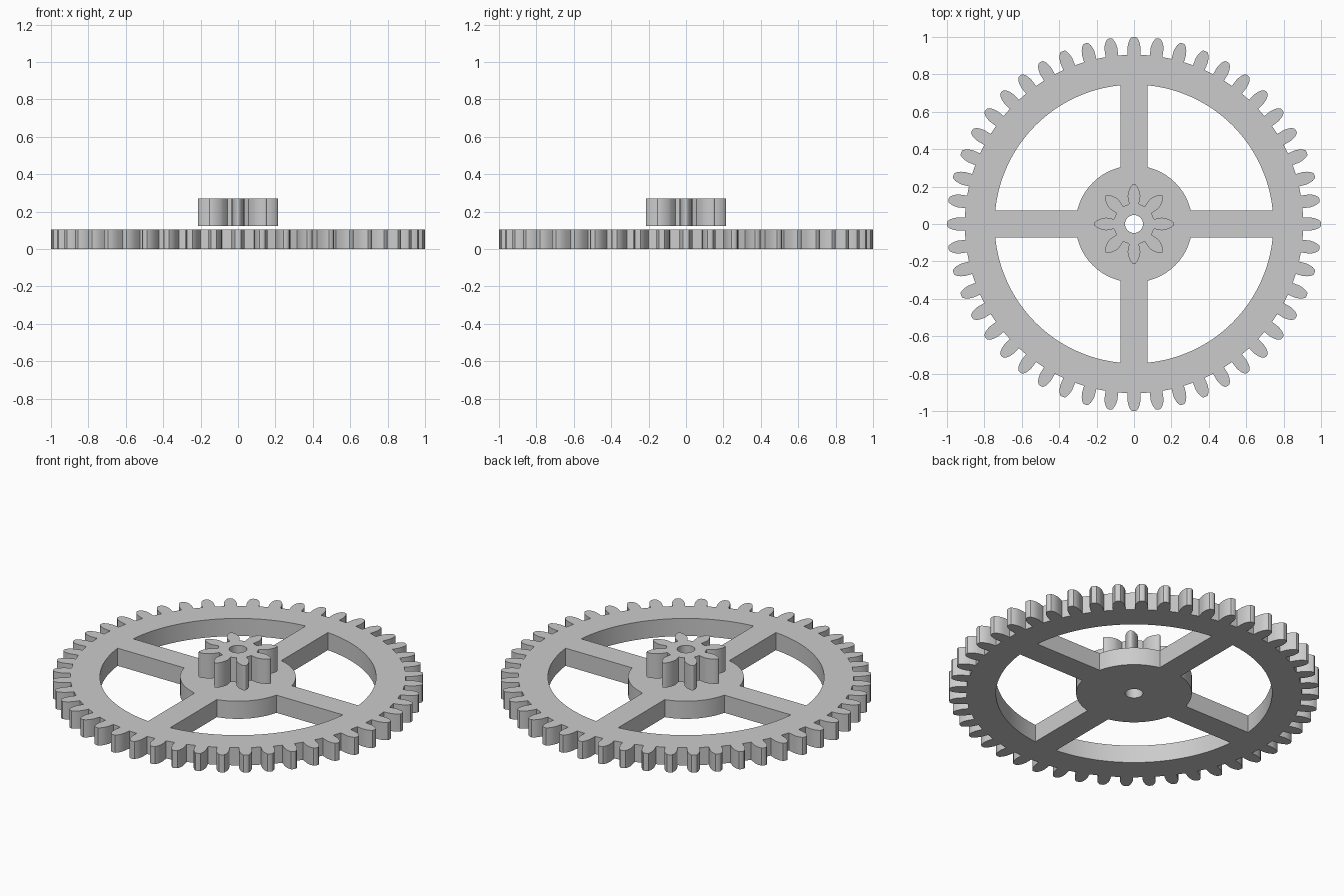
import bpy
import bmesh
from math import pi, sin, cos, asin

cube = bpy.data.objects.get("Cube")
if cube:
    bpy.data.objects.remove(cube, do_unlink=True)

grey = bpy.data.materials.new("plain grey")
grey.use_nodes = True
grey.diffuse_color = (0.6, 0.6, 0.6, 1)
grey.node_tree.nodes["Principled BSDF"].inputs["Base Color"].default_value = grey.diffuse_color


def polar(r, a):
    return (r * cos(a), r * sin(a))


def arc(r, start, end, steps):
    return [polar(r, start + (end - start) * i / steps) for i in range(steps + 1)]


def gear_outline(teeth, flank):
    """Closed outline; flank lists (radius, half width) from root to tip."""
    points = []
    for i in range(teeth):
        a = 2 * pi * i / teeth
        points += [polar(r, a - asin(w / r)) for r, w in flank]
        points += [polar(r, a + asin(w / r)) for r, w in reversed(flank)]
    return points


def window(inner, outer, half_spoke, quarter):
    """Opening between two neighbouring spokes."""
    turn = quarter * pi / 2
    a, b = asin(half_spoke / inner), asin(half_spoke / outer)
    return (arc(outer, turn + b, turn + pi / 2 - b, 32)
            + arc(inner, turn + pi / 2 - a, turn + a, 20))


def plate(name, loops, bottom, top):
    """Extrude an outline with holes into a solid plate."""
    curve = bpy.data.curves.new(name + " profile", "CURVE")
    curve.dimensions = "2D"
    curve.fill_mode = "BOTH"
    curve.extrude = (top - bottom) / 2
    for loop in loops:
        spline = curve.splines.new("POLY")
        spline.points.add(len(loop) - 1)
        for point, (x, y) in zip(spline.points, loop):
            point.co = (x, y, 0, 1)
        spline.use_cyclic_u = True
    helper = bpy.data.objects.new(name + " profile", curve)
    mesh = bpy.data.meshes.new_from_object(helper)
    bpy.data.objects.remove(helper)
    bpy.data.curves.remove(curve)

    bm = bmesh.new()
    bm.from_mesh(mesh)
    bmesh.ops.remove_doubles(bm, verts=bm.verts, dist=1e-5)
    bmesh.ops.recalc_face_normals(bm, faces=bm.faces)
    bmesh.ops.translate(bm, verts=bm.verts, vec=(0, 0, (bottom + top) / 2))
    bm.to_mesh(mesh)
    bm.free()
    mesh.name = name
    mesh.materials.clear()
    mesh.materials.append(grey)

    obj = bpy.data.objects.new(name, mesh)
    bpy.context.collection.objects.link(obj)
    bpy.ops.object.select_all(action="DESELECT")
    obj.select_set(True)
    bpy.context.view_layer.objects.active = obj
    bpy.ops.object.shade_smooth_by_angle(angle=pi / 6)


bore = arc(0.048, 0, 2 * pi, 32)[:-1]

# Large spoked wheel
wheel_flank = [(0.905, 0.034), (0.945, 0.0345), (0.965, 0.031),
               (0.982, 0.025), (0.997, 0.015), (1.0, 0.006)]
windows = [window(0.312, 0.745, 0.073, q) for q in range(4)]
plate("spoked_gear_wheel", [gear_outline(48, wheel_flank), bore] + windows, 0, 0.105)

# Small pinion held just above the hub
pinion_flank = [(0.11, 0.026), (0.15, 0.034), (0.167, 0.032),
                (0.185, 0.026), (0.2, 0.018), (0.212, 0.008), (0.215, 0.002)]
plate("pinion_gear", [gear_outline(8, pinion_flank), bore], 0.123, 0.27)
